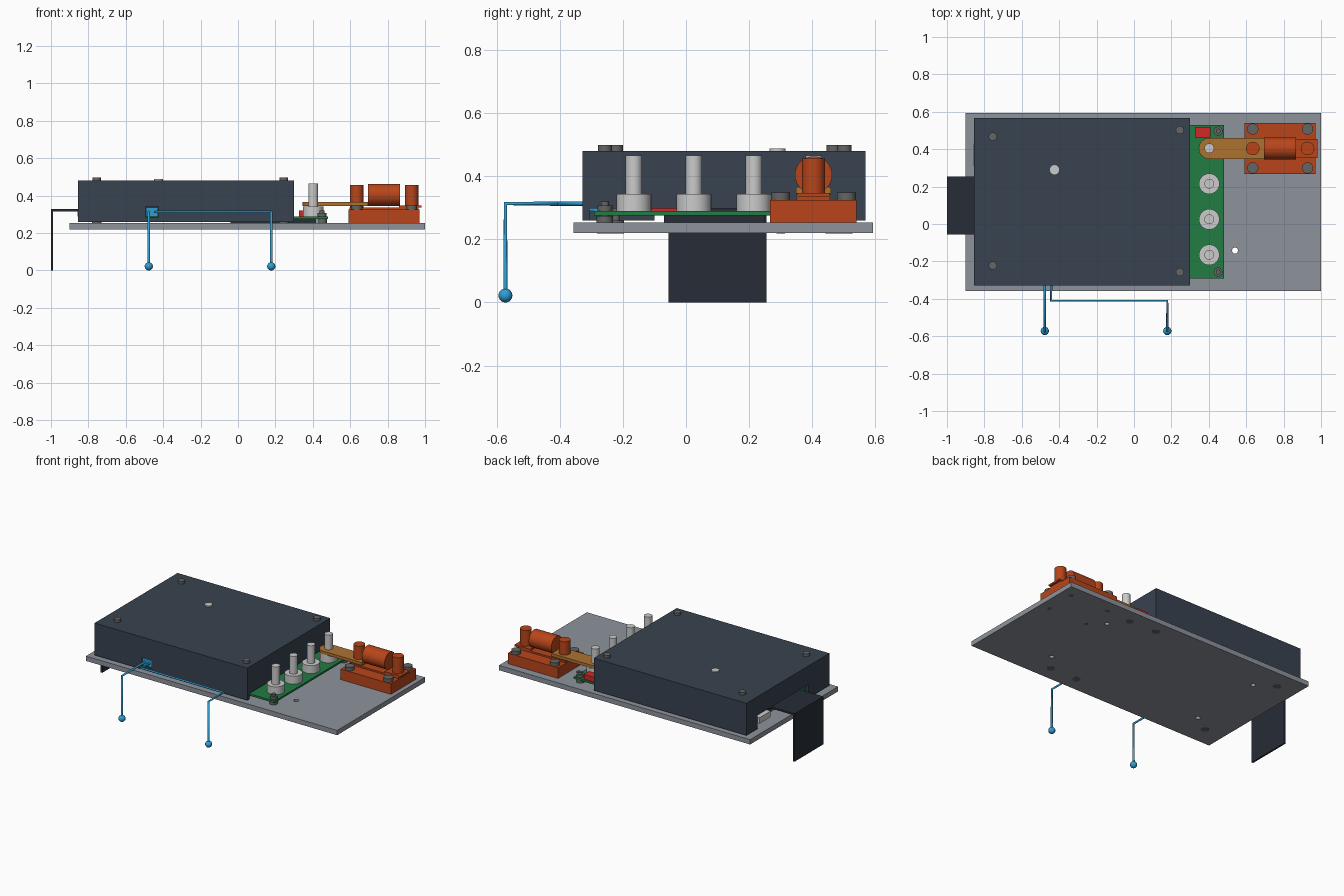
import bpy, bmesh, math
from mathutils import Vector

if "Cube" in bpy.data.objects:
    bpy.data.objects.remove(bpy.data.objects["Cube"])

MATS = {}
COLOURS = {
    "slate": (0.040, 0.055, 0.080), "plate_grey": (0.27, 0.29, 0.33), "black": (0.020, 0.026, 0.038),
    "board_green": (0.015, 0.20, 0.055), "orange": (0.48, 0.06, 0.01), "copper": (0.42, 0.17, 0.03),
    "silver": (0.62, 0.62, 0.63), "steel": (0.13, 0.13, 0.13), "red": (0.65, 0.02, 0.02),
    "blue": (0.03, 0.34, 0.65),
}


def paint(ob, colour):
    if colour not in MATS:
        m = bpy.data.materials.new(colour)
        m.diffuse_color = (*COLOURS[colour], 1)
        m.use_nodes = True
        m.node_tree.nodes["Principled BSDF"].inputs["Base Color"].default_value = m.diffuse_color
        MATS[colour] = m
    ob.data.materials.append(MATS[colour])
    return ob


def from_bmesh(name, bm, colour=None):
    me = bpy.data.meshes.new(name)
    bmesh.ops.recalc_face_normals(bm, faces=bm.faces)
    bm.to_mesh(me)
    bm.free()
    ob = bpy.data.objects.new(name, me)
    bpy.context.collection.objects.link(ob)
    return paint(ob, colour) if colour else ob


def box(name, x, y, z, colour=None):
    bm = bmesh.new()
    bmesh.ops.create_cube(bm, size=1)
    for v in bm.verts:
        v.co = [(a + b) / 2 + c * (b - a) for (a, b), c in zip((x, y, z), v.co)]
    return from_bmesh(name, bm, colour)


def smooth(ob):
    bpy.ops.object.select_all(action='DESELECT')
    bpy.context.view_layer.objects.active = ob
    ob.select_set(True)
    bpy.ops.object.shade_smooth_by_angle(angle=math.radians(35))


def lathe(name, centre, steps, colour=None, axis='Z', n=32):
    """Stack of coaxial cylinders; steps = (radius, start, end) along the axis."""
    bm = bmesh.new()
    for r, a, b in steps:
        res = bmesh.ops.create_cone(bm, cap_ends=True, segments=n, radius1=r, radius2=r, depth=b - a)
        bmesh.ops.translate(bm, verts=res["verts"], vec=(0, 0, (a + b) / 2))
    for v in bm.verts:
        c = v.co.copy()
        if axis == 'Z':
            v.co = (c.x + centre[0], c.y + centre[1], c.z)
        else:
            v.co = (c.z, c.x + centre[0], c.y + centre[1])
    ob = from_bmesh(name, bm, colour)
    smooth(ob)
    return ob


def prism(name, pts, vec, colour):
    bm = bmesh.new()
    f = bm.faces.new([bm.verts.new(p) for p in pts])
    res = bmesh.ops.extrude_face_region(bm, geom=[f])
    bmesh.ops.translate(bm, verts=[g for g in res["geom"] if isinstance(g, bmesh.types.BMVert)], vec=vec)
    return from_bmesh(name, bm, colour)


def cut(ob, cutters):
    bpy.context.view_layer.objects.active = ob
    for c in cutters:
        m = ob.modifiers.new("cut", 'BOOLEAN')
        m.operation, m.solver, m.object = 'DIFFERENCE', 'EXACT', c
        bpy.ops.object.modifier_apply(modifier=m.name)
        bpy.data.objects.remove(c)


# Base plate with four mounting holes
P0, P1 = 0.22, 0.253
plate = box("base_plate", (-0.9, 1.0), (-0.357, 0.593), (P0, P1), "plate_grey")
cut(plate, [lathe("cutter", (x, y), [(0.016, 0.1, 0.4)]) for x in (-0.63, 0.54) for y in (-0.142, 0.385)])

# Hollow cover with openings for board, wires and ribbon
cover = box("cover", (-0.855, 0.30), (-0.328, 0.568), (0.26, 0.48), "slate")
cut(cover, [
    box("cutter", (-0.835, 0.28), (-0.308, 0.548), (0.2, 0.46)),
    box("cutter", (0.2, 0.4), (-0.305, 0.54), (0.2, 0.298)),
    box("cutter", (-0.495, -0.425), (-0.4, -0.25), (0.285, 0.342)),
    box("cutter", (-0.95, -0.75), (-0.1, 0.45), (0.2, 0.352)),
])

# Cover screws through to the plate underside
for i, (x, y) in enumerate([(-0.755, 0.467), (0.245, 0.502), (-0.755, -0.222), (0.245, -0.257)]):
    lathe(f"cover_screw_{i}", (x, y), [(0.022, 0.48, 0.498), (0.012, P1, 0.481), (0.025, P1, 0.26),
                                       (0.025, P0 - 0.001, P0 + 0.01)], "steel")
lathe("status_lamp", (-0.425, 0.29), [(0.025, 0.47, 0.488)], "silver")

# Circuit board, pad below, board fixings
box("circuit_board", (-0.80, 0.48), (-0.292, 0.528), (0.276, 0.289), "board_green")
box("thermal_pad", (-0.04, 0.42), (-0.07, 0.25), (P1, 0.276), "black")
for i, y in enumerate((0.497, -0.257)):
    lathe(f"board_screw_{i}", (0.45, y), [(0.026, P1, 0.274), (0.024, 0.289, 0.307), (0.013, P1, 0.32),
                                          (0.025, P0 - 0.001, P0 + 0.01)], "steel", n=6 * 4)
box("red_component", (0.325, 0.41), (0.462, 0.518), (0.289, 0.32), "red")
box("rear_relay", (0.18, 0.26), (-0.11, 0.0), (0.289, 0.31), "red")

# Terminal posts
for i in range(4):
    lathe(f"terminal_{i}", (0.402, -0.165 + 0.19 * i), [(0.055, 0.289, 0.343), (0.026, 0.343, 0.465)], "silver")

# Fuse holder block, pedestal, bolts
FY = 0.404
box("fuse_block", (0.59, 0.97), (0.266, 0.54), (P1, 0.325), "orange")
box("fuse_pedestal", (0.595, 0.965), (FY - 0.05, FY + 0.05), (0.325, 0.336), "orange")
for i, (x, y) in enumerate([(x, y) for x in (0.635, 0.928) for y in (0.3, 0.508)]):
    lathe(f"block_bolt_{i}", (x, y), [(0.03, 0.325, 0.349), (0.014, P0 - 0.001, 0.326)], "steel")
for i, x in enumerate((0.635, 0.928)):
    lathe(f"fuse_post_{i}", (x, FY), [(0.036, 0.33, 0.456)], "orange")
lathe("fuse_body", (FY, 0.404), [(0.059, 0.695, 0.866)], "orange", axis='X')
box("fuse_lug", (0.86, 0.98), (FY - 0.05, FY + 0.05), (0.336, 0.347), "orange")

# Copper link with a rounded end at the terminal
arc = [(0.402 + 0.056 * math.cos(t), FY + 0.056 * math.sin(t), 0.345)
       for t in (math.pi / 2 + math.pi * k / 16 for k in range(17))]
smooth(prism("copper_link", [(0.695, FY + 0.056, 0.345)] + arc + [(0.695, FY - 0.056, 0.345)],
             (0, 0, 0.02), "copper"))

# Ribbon cable folded over the plate edge, and side sockets
prof = [(-0.78, 0.328), (-1.0, 0.328), (-1.0, 0), (-0.988, 0), (-0.988, 0.316), (-0.78, 0.316)]
prism("ribbon_cable", [(x, -0.055, z) for x, z in prof], (0, 0.31, 0), "black")
box("ribbon_socket", (-0.80, -0.70), (-0.055, 0.255), (0.289, 0.34), "black")
box("side_socket", (-0.858, -0.76), (0.31, 0.43), (0.289, 0.33), "silver")
box("green_socket", (-0.85, -0.79), (-0.085, -0.057), (0.289, 0.35), "board_green")

# Blue sensor wires with bead ends
box("wire_plug", (-0.493, -0.427), (-0.326, -0.25), (0.289, 0.338), "blue")
W = 0.313
paths = [[(-0.477, -0.3, W), (-0.477, -0.572, W), (-0.477, -0.572, 0.022)],
         [(-0.443, -0.3, W), (-0.443, -0.41, W), (0.178, -0.41, W), (0.178, -0.572, W), (0.178, -0.572, 0.022)]]
for i, pts in enumerate(paths):
    cu = bpy.data.curves.new(f"sensor_wire_{i}", 'CURVE')
    cu.dimensions, cu.bevel_depth, cu.bevel_resolution, cu.use_fill_caps = '3D', 0.007, 2, True
    sp = cu.splines.new('POLY')
    sp.points.add(len(pts) - 1)
    for p, c in zip(sp.points, pts):
        p.co = (*c, 1)
    wire = bpy.data.objects.new(f"sensor_wire_{i}", cu)
    bpy.context.collection.objects.link(wire)
    paint(wire, "blue")
    bm = bmesh.new()
    bmesh.ops.create_uvsphere(bm, u_segments=24, v_segments=14, radius=0.022)
    bmesh.ops.translate(bm, verts=bm.verts, vec=Vector(pts[-1]))
    smooth(from_bmesh(f"sensor_bead_{i}", bm, "blue"))
